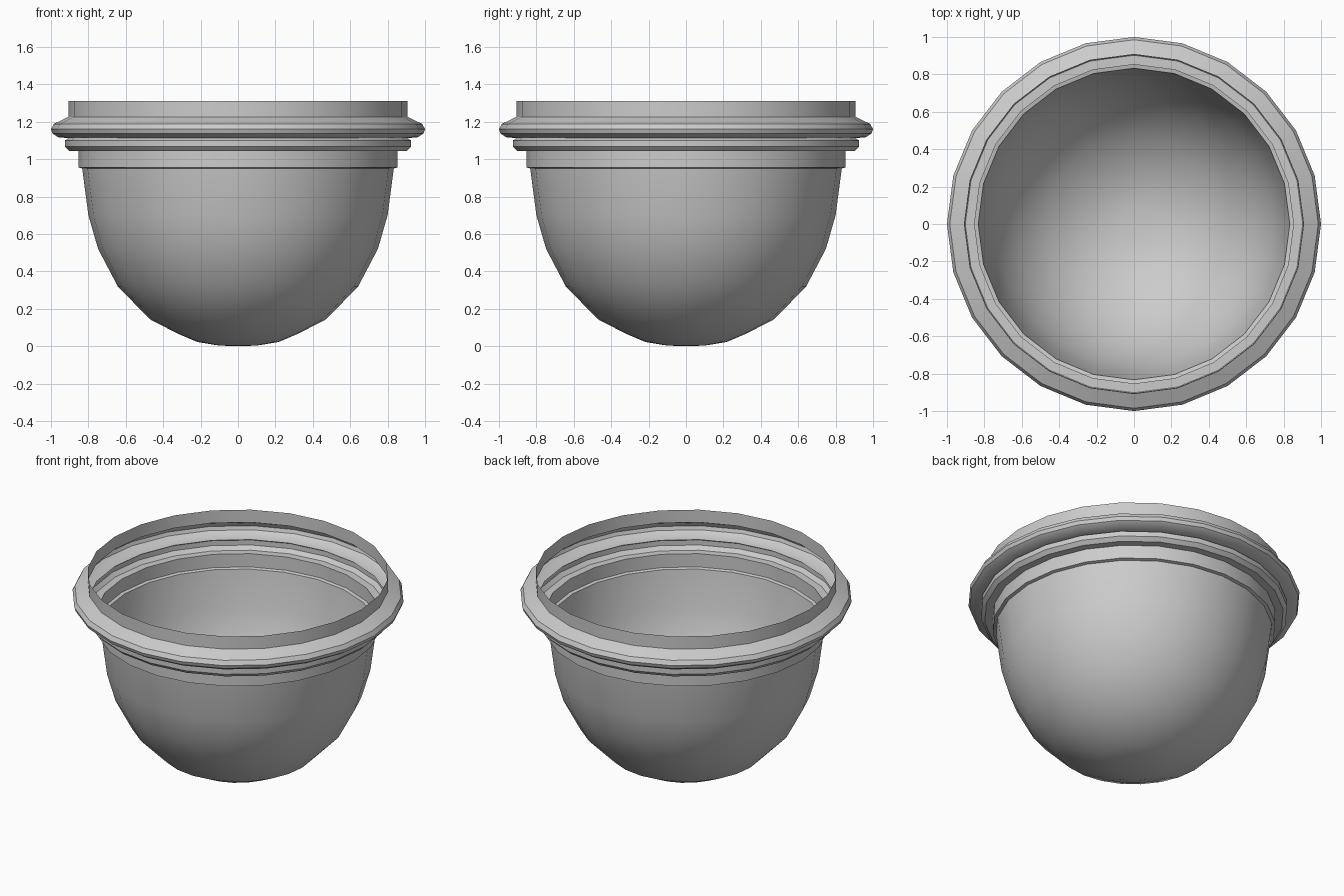
import bpy, bmesh
from math import radians

if "Cube" in bpy.data.objects:
    bpy.data.objects.remove(bpy.data.objects["Cube"])

SIDES = 24


def lathe(name, profile):
    """Revolve an (r, z) profile around the z axis into a thin open shell."""
    bm = bmesh.new()
    verts = [bm.verts.new((r, 0, z)) for r, z in profile]
    edges = [bm.edges.new(pair) for pair in zip(verts, verts[1:])]
    bmesh.ops.spin(bm, geom=verts + edges, cent=(0, 0, 0), axis=(0, 0, 1),
                   angle=radians(360), steps=SIDES)
    bmesh.ops.remove_doubles(bm, verts=bm.verts, dist=0.0005)
    bmesh.ops.recalc_face_normals(bm, faces=bm.faces)
    # open shell: make the outside the front side
    outer = max(bm.faces, key=lambda f: f.calc_center_median().xy.length)
    if outer.normal.xy.dot(outer.calc_center_median().xy) < 0:
        bmesh.ops.reverse_faces(bm, faces=bm.faces)
    mesh = bpy.data.meshes.new(name)
    bm.to_mesh(mesh)
    bm.free()
    obj = bpy.data.objects.new(name, mesh)
    bpy.context.collection.objects.link(obj)
    bpy.ops.object.select_all(action='DESELECT')
    obj.select_set(True)
    bpy.context.view_layer.objects.active = obj
    bpy.ops.object.shade_smooth_by_angle(angle=radians(30))
    return obj


# Rounded bowl, from the bottom tip up to the collar
bowl = [(0, 0), (0.10, 0.003), (0.217, 0.022), (0.323, 0.067), (0.472, 0.144),
        (0.643, 0.32), (0.748, 0.52), (0.80, 0.70), (0.833, 0.95)]

# Stepped collar, small moulding, flared lip and upright rim
rim = [(0.833, 0.95), (0.853, 0.955), (0.853, 1.043), (0.902, 1.043),
       (0.925, 1.067), (0.925, 1.10), (0.905, 1.112), (0.962, 1.117),
       (0.992, 1.137), (1.0, 1.16), (0.985, 1.188), (0.907, 1.226),
       (0.907, 1.31)]

lathe("bowl_shell", bowl + rim[1:])
